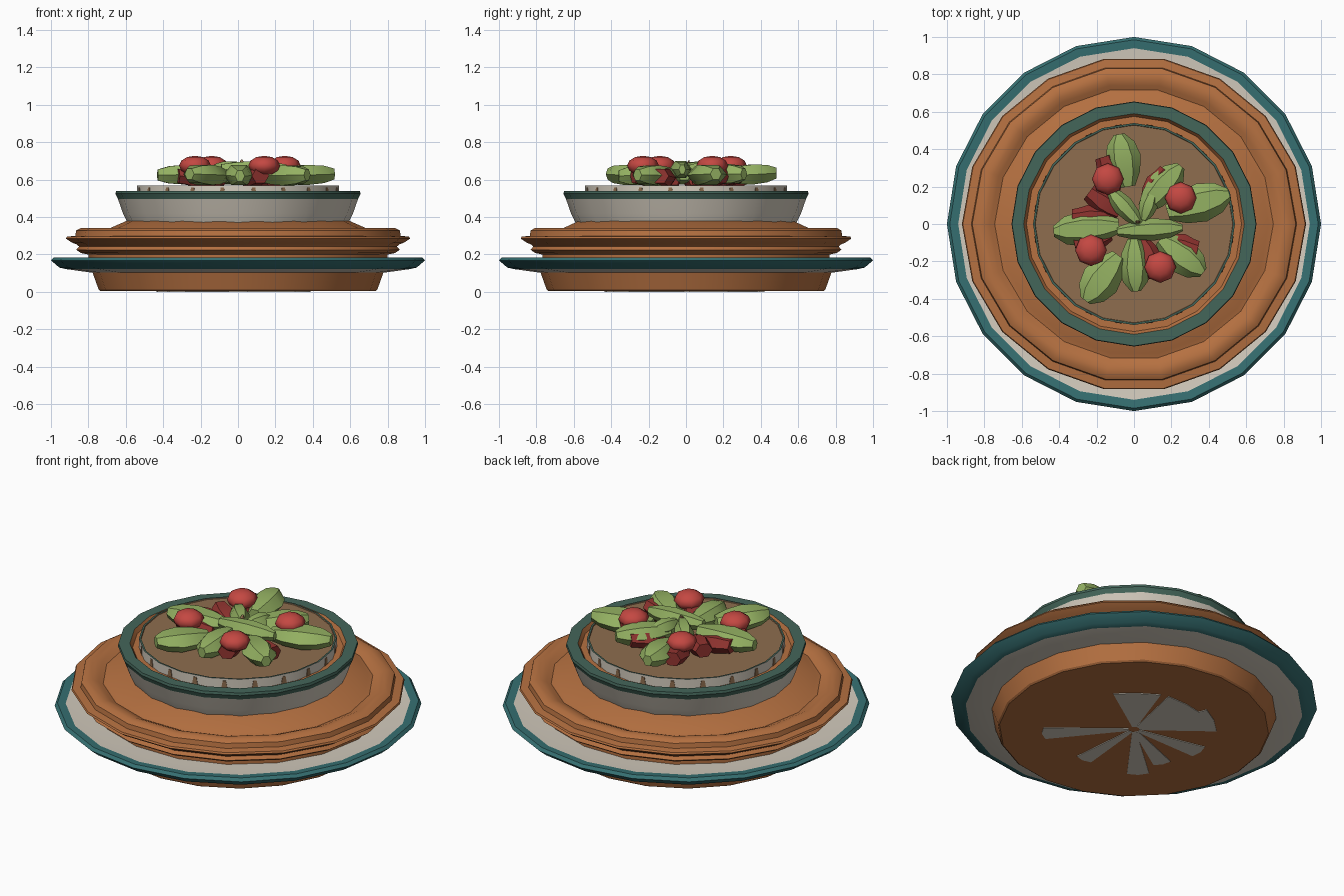
import bpy, bmesh, math
from mathutils import Vector

if "Cube" in bpy.data.objects:
    bpy.data.objects.remove(bpy.data.objects["Cube"])


def lin(c):
    c /= 255
    return c / 12.92 if c <= 0.04045 else ((c + 0.055) / 1.055) ** 2.4


def mat(name, r, g, b):
    m = bpy.data.materials.new(name)
    m.diffuse_color = (lin(r), lin(g), lin(b), 1)
    m.use_nodes = True
    m.node_tree.nodes["Principled BSDF"].inputs["Base Color"].default_value = m.diffuse_color
    return m


WOOD = mat("terracotta", 182, 113, 65)
TEAL = mat("teal glaze", 54, 112, 114)
GREEN = mat("dark green glaze", 68, 102, 90)
WHITE = mat("off white", 212, 204, 190)
SOIL = mat("soil brown", 142, 109, 78)
LEAF = mat("leaf green", 148, 177, 98)
RED = mat("berry red", 196, 72, 66)
DARK = mat("dark red", 146, 52, 48)


def finish(name, bm, mats, angle=30):
    bmesh.ops.recalc_face_normals(bm, faces=bm.faces)
    me = bpy.data.meshes.new(name)
    bm.to_mesh(me)
    bm.free()
    ob = bpy.data.objects.new(name, me)
    bpy.context.collection.objects.link(ob)
    for m in mats:
        me.materials.append(m)
    bpy.ops.object.select_all(action='DESELECT')
    ob.select_set(True)
    bpy.context.view_layer.objects.active = ob
    bpy.ops.object.shade_smooth_by_angle(angle=math.radians(angle))
    return ob


def lathe(name, profile, mats, seg_mats=None, sides=20):
    """Revolve (r, z) points into a solid; seg_mats gives a slot per segment."""
    bm = bmesh.new()
    rings = []
    for r, z in profile:
        if r == 0:
            rings.append([bm.verts.new((0, 0, z))] * sides)
        else:
            rings.append([bm.verts.new((r * math.cos(math.tau * i / sides),
                                        r * math.sin(math.tau * i / sides), z))
                          for i in range(sides)])
    for k, (a, b) in enumerate(zip(rings, rings[1:])):
        for i in range(sides):
            j = (i + 1) % sides
            vs = list(dict.fromkeys((a[i], a[j], b[j], b[i])))
            bm.faces.new(vs).material_index = seg_mats[k] if seg_mats else 0
    return finish(name, bm, mats)


def pod(name, start, tip, width, height, material, blunt=0.3):
    """Chunky six-sided leaf running from start to tip."""
    bm = bmesh.new()
    a, b = Vector(start), Vector(tip)
    side = (b - a).cross(Vector((0, 0, 1))).normalized()
    up = Vector((0, 0, 1))
    rings = []
    for t, s in ((0, .4), (.25, .8), (.55, 1), (.82, .78), (1, blunt)):
        c = a.lerp(b, t)
        ring = []
        for i in range(6):
            w = math.tau * i / 6
            ring.append(bm.verts.new(c + side * math.cos(w) * width * s
                                     + up * math.sin(w) * height * (0.35 + 0.65 * s)))
        rings.append(ring)
    for p, q in zip(rings, rings[1:]):
        for i in range(6):
            j = (i + 1) % 6
            bm.faces.new((p[i], p[j], q[j], q[i]))
    bm.faces.new(rings[0])
    bm.faces.new(rings[-1])
    return finish(name, bm, [material], 35)


# foot under the saucer
lathe("foot", [(0, .004), (.735, .004), (.745, .012), (.78, .11), (0, .11)], [WOOD])

# pale splashes on the underside: (direction, length, end half width)
bm = bmesh.new()
for x, y, w in ((-.49, 0, .06), (-.30, -.30, .05), (-.02, -.48, .06), (.12, -.38, .05),
                (.33, -.27, .06), (.43, .06, .12), (.30, .24, .13), (.05, .38, .13)):
    d = Vector((y - x, x + y, 0)) / math.sqrt(2)
    n = Vector((-d.y, d.x, 0)).normalized()
    c = d.normalized() * .03
    low = [bm.verts.new(v) for v in (c - n * .012, d - n * w, d * 1.03, d + n * w, c + n * .012)]
    high = [bm.verts.new(v.co + Vector((0, 0, .006))) for v in low]
    bm.faces.new(low)
    bm.faces.new(high)
    for i in range(5):
        bm.faces.new((low[i], low[i - 1], high[i - 1], high[i]))
finish("underside_splashes", bm, [WHITE])

# saucer with a painted rim
lathe("saucer", [(0, .10), (.76, .10), (.92, .122), (.955, .13), (1, .168), (.985, .185),
                 (.94, .182), (.86, .172), (0, .172)],
      [WHITE, TEAL], [0, 0, 1, 1, 1, 1, 0, 0])

# stepped terracotta tray
tray = lathe("tray", [(0, .16), (.80, .16), (.80, .20), (.84, .208), (.865, .225), (.85, .243),
                      (.865, .255), (.885, .262), (.92, .285), (.915, .295), (.87, .30),
                      (.865, .328), (.84, .342), (.80, .342), (.77, .33), (.745, .318),
                      (.72, .325), (.60, .378), (0, .378)], [WOOD], sides=18)
tray.scale.y = .975

# bowl with a dark rim and terracotta inside
lathe("bowl", [(0, .37), (.59, .37), (.615, .42), (.642, .497), (.655, .525), (.652, .54),
               (.59, .54), (.575, .515), (0, .515)],
      [WHITE, GREEN, WOOD], [0, 0, 0, 1, 1, 1, 2, 2])

# soil plug with a pale wall and a fine glazed lip
lathe("soil_plug", [(0, .50), (.54, .50), (.54, .57), (.53, .57), (.528, .565), (0, .565)],
      [WHITE, GREEN, SOIL], [0, 0, 1, 2, 2])

# small brown dashes around the plug wall
bm = bmesh.new()
for i in range(20):
    res = bmesh.ops.create_cube(bm, size=1)["verts"]
    w = math.tau * (i + .5) / 20
    r = .54 * math.cos(math.pi / 20)
    for v in res:
        x, y, z = v.co.x * .006 + r, v.co.y * .035, v.co.z * .045 + .535
        if z > .54:
            y *= .5
        v.co = (x * math.cos(w) - y * math.sin(w), x * math.sin(w) + y * math.cos(w), z)
finish("wall_dashes", bm, [SOIL])

# leaves: start x, y, z, tip x, y, z, half width
leaves = [
    (-.03, .20, .62, -.08, .48, .635, .095),
    (.05, .08, .63, .25, .31, .63, .085),
    (.18, .06, .62, .51, .16, .63, .105),
    (.14, -.08, .62, .37, -.26, .625, .095),
    (0, -.08, .63, .01, -.36, .62, .085),
    (-.08, -.17, .62, -.26, -.41, .63, .105),
    (-.08, -.01, .63, -.43, -.04, .625, .095),
    (-.09, -.04, .655, .26, -.02, .655, .06),
    (.03, .00, .66, -.13, .18, .645, .055),
    (.05, .02, .65, .10, .17, .645, .05),
]
for i, (x, y, z, u, v, w, h) in enumerate(leaves):
    pod(f"leaf_{i + 1}", (x, y, z), (u, v, w), h, .062 if h > .07 else .052, LEAF)

# dark petals tucked below the leaves
petals = [(-.08, .05, -.24, .17), (-.10, .17, -.16, .36), (.06, .12, .18, .28), (.20, .08, .29, .20),
          (-.12, -.06, -.32, -.10), (.04, -.08, .12, -.28), (.16, -.10, .34, -.14),
          (-.12, .04, -.33, .03)]
for i, (x, y, u, v) in enumerate(petals):
    pod(f"petal_{i + 1}", (x, y, .60), (u, v, .62), .07, .055, DARK, .7)

# berries
for i, (x, y) in enumerate(((-.14, .24), (.25, .14), (-.23, -.14), (.14, -.23))):
    bm = bmesh.new()
    bmesh.ops.create_uvsphere(bm, u_segments=8, v_segments=6, radius=.085)
    for v in bm.verts:
        v.co = (v.co.x + x, v.co.y + y, v.co.z * .62 + .675)
    finish(f"berry_{i + 1}", bm, [RED], 50)

# tiny stem end in the middle
pod("stem_end", (.02, -.01, .66), (.02, .02, .70), .015, .015, SOIL)
